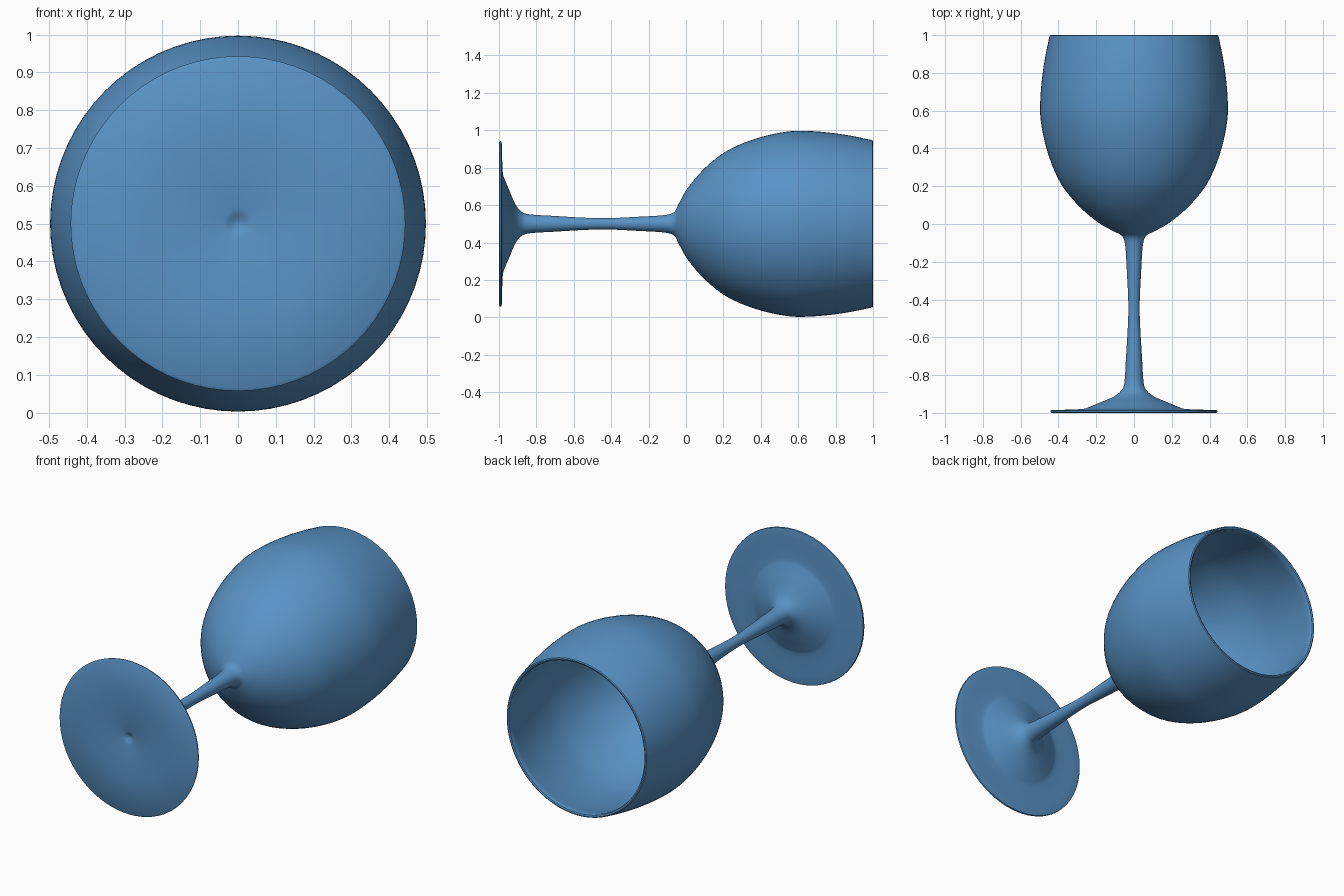
import bpy, bmesh, math
from mathutils import Vector, Matrix

if "Cube" in bpy.data.objects:
    bpy.data.objects.remove(bpy.data.objects["Cube"])

SEGMENTS = 72
AXIS_Z = 0.5


def smooth_curve(points, steps=4):
    """Catmull-Rom curve through (radius, y) points."""
    p = [Vector(q) for q in points]
    p = [2 * p[0] - p[1]] + p + [2 * p[-1] - p[-2]]
    out = []
    for a, b, c, d in zip(p, p[1:], p[2:], p[3:]):
        for i in range(steps):
            t = i / steps
            out.append(0.5 * (2 * b + (c - a) * t + (2 * a - 5 * b + 4 * c - d) * t * t
                              + (3 * b - a - 3 * c + d) * t ** 3))
    return out + [p[-2]]


def lathe(name, profile, material):
    """Spin a (radius, y) profile around the glass axis, which runs along y."""
    bm = bmesh.new()
    verts = [bm.verts.new((max(r, 0), y, 0)) for r, y in profile]
    edges = [bm.edges.new(pair) for pair in zip(verts, verts[1:])]
    bmesh.ops.spin(bm, geom=verts + edges, cent=(0, 0, 0), axis=(0, 1, 0),
                   angle=math.tau, steps=SEGMENTS, use_merge=True)
    bmesh.ops.remove_doubles(bm, verts=bm.verts, dist=0.0005)
    bmesh.ops.recalc_face_normals(bm, faces=bm.faces)
    bm.transform(Matrix.Translation((0, 0, AXIS_Z)))
    mesh = bpy.data.meshes.new(name)
    bm.to_mesh(mesh)
    bm.free()
    mesh.materials.append(material)
    obj = bpy.data.objects.new(name, mesh)
    bpy.context.collection.objects.link(obj)
    bpy.context.view_layer.objects.active = obj
    obj.select_set(True)
    bpy.ops.object.shade_smooth_by_angle(angle=math.radians(40))
    obj.select_set(False)


blue = bpy.data.materials.new("blue_glass")
blue.diffuse_color = (0.10, 0.29, 0.56, 1)
blue.use_nodes = True
blue.node_tree.nodes["Principled BSDF"].inputs["Base Color"].default_value = blue.diffuse_color

# Underside of the foot with the small central dimple, and its thin edge
underside = [(0, -0.985), (0.012, -0.987), (0.024, -0.995), (0.04, -1.0),
             (0.25, -1.0), (0.435, -1.0), (0.443, -0.995), (0.441, -0.987)]
# Upper foot, stem and outside of the bowl
outside = smooth_curve([
    (0.43, -0.985), (0.28, -0.98), (0.235, -0.968), (0.18, -0.945), (0.11, -0.915),
    (0.07, -0.885), (0.051, -0.84), (0.042, -0.7), (0.033, -0.55),
    (0.03, -0.42), (0.038, -0.25), (0.046, -0.12), (0.062, -0.065),
    (0.105, -0.04), (0.178, 0.0), (0.255, 0.06), (0.32, 0.125),
    (0.385, 0.21), (0.437, 0.32), (0.474, 0.44), (0.495, 0.56),
    (0.496, 0.66), (0.487, 0.77), (0.471, 0.88), (0.447, 0.997)])
# Rounded rim and hollow inside of the bowl
inside = [(0.441, 1.0), (0.433, 0.997)] + smooth_curve([
    (0.43, 0.985), (0.451, 0.87), (0.466, 0.76), (0.474, 0.65), (0.472, 0.55),
    (0.452, 0.44), (0.415, 0.32), (0.36, 0.21), (0.29, 0.125), (0.2, 0.06),
    (0.1, 0.02), (0, 0.01)])

lathe("wine_glass", underside + [tuple(v) for v in outside] + [tuple(v) for v in inside], blue)
